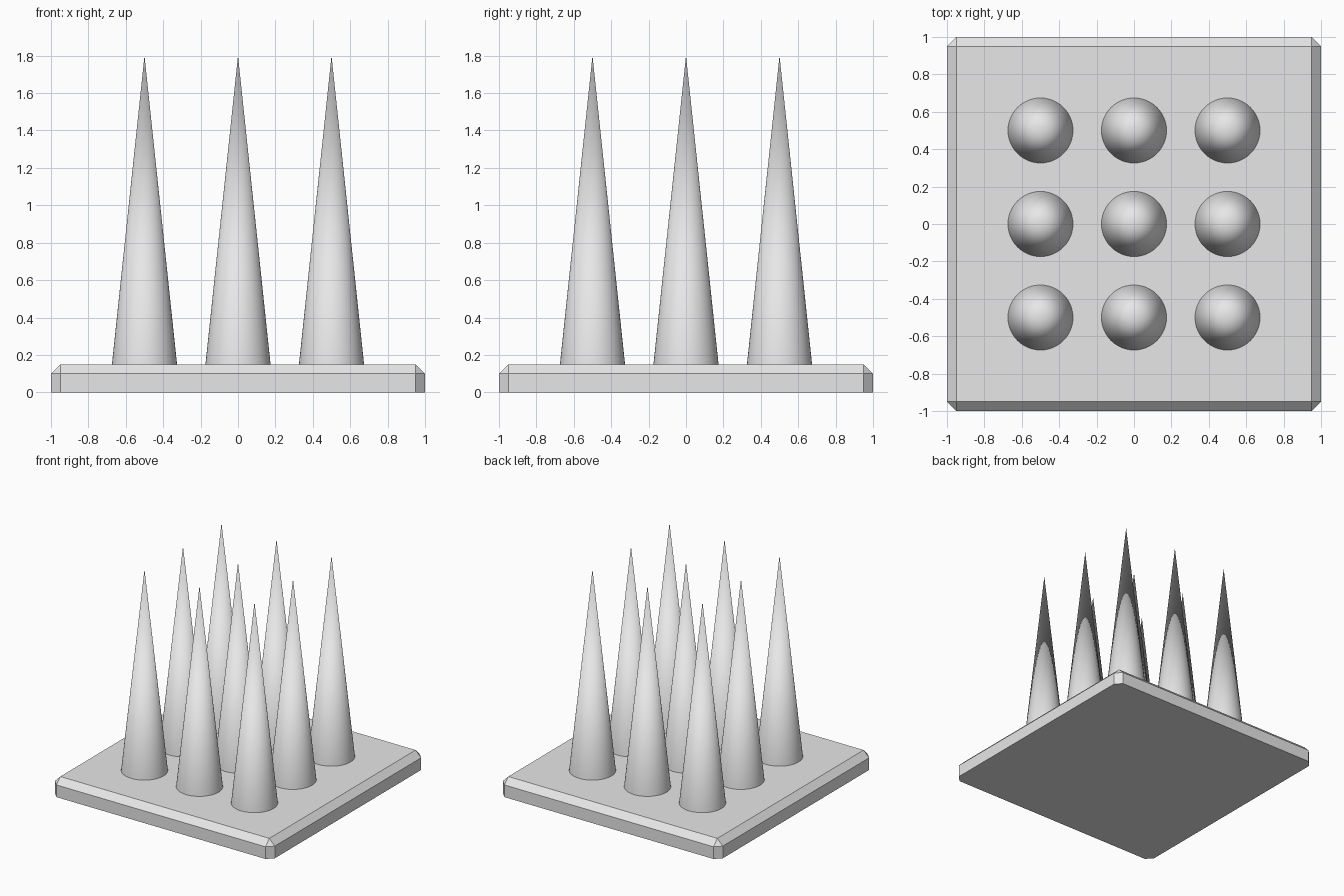
import bpy
import bmesh

if "Cube" in bpy.data.objects:
    bpy.data.objects.remove(bpy.data.objects["Cube"])

BASE_TOP = 0.15
TIP = 1.8
CHAMFER = 0.05

grey = bpy.data.materials.new("plain grey")
grey.diffuse_color = (0.8, 0.8, 0.8, 1)
grey.use_nodes = True
grey.node_tree.nodes["Principled BSDF"].inputs["Base Color"].default_value = grey.diffuse_color


def add_object(name, bm):
    mesh = bpy.data.meshes.new(name)
    bm.to_mesh(mesh)
    bm.free()
    mesh.materials.append(grey)
    obj = bpy.data.objects.new(name, mesh)
    bpy.context.collection.objects.link(obj)
    return obj


# Base plate: square slab, chamfered on every edge except around the bottom
bm = bmesh.new()
bmesh.ops.create_cube(bm, size=1)
for v in bm.verts:
    v.co = (v.co.x * 2, v.co.y * 2, (v.co.z + 0.5) * BASE_TOP)
edges = [e for e in bm.edges if max(v.co.z for v in e.verts) > 0.01]
bmesh.ops.bevel(bm, geom=edges, offset=CHAMFER, segments=1, affect='EDGES')
add_object("base_plate", bm)

# Spikes: three by three grid of tall smooth cones
for row, y in enumerate((-0.5, 0, 0.5)):
    for col, x in enumerate((-0.5, 0, 0.5)):
        bm = bmesh.new()
        bmesh.ops.create_cone(bm, cap_ends=True, segments=48, radius1=0.174,
                              radius2=0, depth=TIP - BASE_TOP)
        bmesh.ops.remove_doubles(bm, verts=bm.verts, dist=0.0001)
        for f in bm.faces:
            f.smooth = f.normal.z > -0.5
        for e in bm.edges:
            if all(v.co.z < 0 for v in e.verts):
                e.smooth = False
        spike = add_object(f"spike_{row + 1}_{col + 1}", bm)
        spike.location = (x, y, (TIP + BASE_TOP) / 2)
